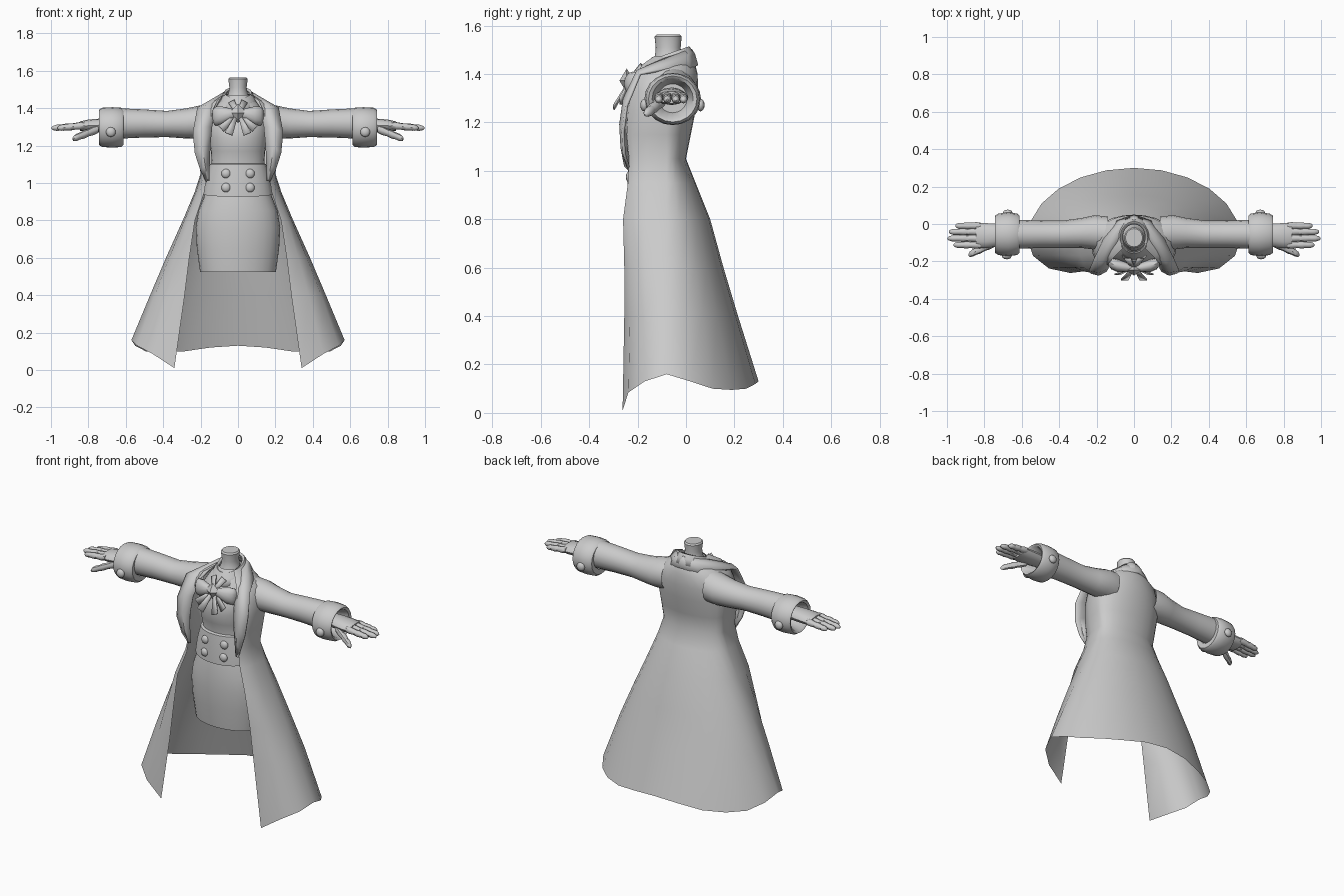
import bpy, bmesh
from math import sin, cos, pi, radians
from mathutils import Vector, Matrix

if "Cube" in bpy.data.objects:
    bpy.data.objects.remove(bpy.data.objects["Cube"])

grey = bpy.data.materials.new("cloth_grey")
grey.use_nodes = True
COLOUR = (0.6, 0.6, 0.6, 1)
grey.diffuse_color = COLOUR
grey.node_tree.nodes["Principled BSDF"].inputs["Base Color"].default_value = COLOUR
made = []


def finish(name, bm, mirror=False, thickness=0):
    bmesh.ops.recalc_face_normals(bm, faces=bm.faces)
    mesh = bpy.data.meshes.new(name)
    bm.to_mesh(mesh)
    bm.free()
    mesh.materials.append(grey)
    obj = bpy.data.objects.new(name, mesh)
    bpy.context.collection.objects.link(obj)
    if mirror:
        mod = obj.modifiers.new("mirror", 'MIRROR')
        mod.use_clip = True
    if thickness:
        mod = obj.modifiers.new("thickness", 'SOLIDIFY')
        mod.thickness = thickness
        mod.offset = 0
    made.append(obj)
    return obj


def loft(name, rings, closed=True, caps=(False, False), mirror=False, thickness=0):
    """Skin a list of equally long point rows."""
    bm = bmesh.new()
    rows = [[bm.verts.new(p) for p in ring] for ring in rings]
    n = len(rows[0])
    for a, b in zip(rows, rows[1:]):
        for i in range(n if closed else n - 1):
            j = (i + 1) % n
            bm.faces.new((a[i], a[j], b[j], b[i]))
    if caps[0]:
        bm.faces.new(rows[0])
    if caps[1]:
        bm.faces.new(rows[-1])
    return finish(name, bm, mirror, thickness)


def level_ring(z, half_width, back, front, tilt=0, sides=28):
    """Horizontal oval; tilt lifts the back and lowers the front."""
    mid, depth = (back + front) / 2, (back - front) / 2
    turns = [2 * pi * i / sides for i in range(sides)]
    return [(half_width * cos(t), mid + depth * sin(t), z + tilt * sin(t)) for t in turns]


def side_ring(x, y, z, ry, rz, sides=16):
    """Upright oval facing along x."""
    turns = [2 * pi * i / sides for i in range(sides)]
    return [(x, y + ry * cos(t), z + rz * sin(t)) for t in turns]


def limb(name, stations, sides=16, caps=(False, False)):
    return loft(name, [side_ring(*s, sides=sides) for s in stations], caps=caps, mirror=True)


# Coat: half rows from the middle of the back round to the open front edge
def coat_row(z, half_width, back, front, edge, middle=-0.08, hem=None):
    row = []
    for i in range(10):
        if i <= 6:
            t = pi / 2 * (1 - i / 6)
            x, y = half_width * cos(t), middle + (back - middle) * sin(t)
        else:
            t = pi / 2 * (i - 6) / 3
            x = edge + (half_width - edge) * cos(t)
            y = middle + (front - middle) * sin(t)
        row.append((x, y, hem[i] if hem else z))
    return row


hem_heights = [.13, .12, .10, .095, .10, .13, .16, .13, .085, .01]
coat = [coat_row(*s) for s in (
    (1.475, .07, .02, -.13, .06), (1.44, .13, .038, -.18, .11),
    (1.40, .20, .048, -.205, .13), (1.33, .225, .05, -.225, .15),
    (1.25, .23, .04, -.24, .16), (1.15, .215, .02, -.245, .165),
    (1.05, .20, 0, -.235, .165), (.95, .232, .04, -.24, .18),
    (.80, .295, .10, -.26, .23), (.60, .385, .155, -.255, .26),
    (.40, .47, .215, -.255, .285))]
coat.append(coat_row(0, .57, .30, -.262, .34, hem=hem_heights))
loft("coat", coat, closed=False, mirror=True)

# Collar running down into the lapels: inner edge, fold, outer edge
collar_inner = [(0, .02, 1.50), (.06, -.01, 1.49), (.085, -.09, 1.46), (.12, -.18, 1.40),
                (.14, -.235, 1.30), (.15, -.25, 1.20), (.155, -.245, 1.10), (.158, -.235, 1.01)]
collar_outer = [(0, .045, 1.435), (.09, .015, 1.42), (.16, -.08, 1.42), (.215, -.19, 1.40),
                (.24, -.245, 1.27), (.23, -.26, 1.16), (.2, -.255, 1.07), (.168, -.235, 1.005)]
fold = []
for a, b in zip(collar_inner, collar_outer):
    middle = (Vector(a) + Vector(b)) / 2
    fold.append(middle + Vector((0, -.015 if a[1] < -.1 else 0, .012)))
loft("collar_and_lapels", [collar_inner, fold, collar_outer], closed=False,
     mirror=True, thickness=.012)

# Body under the coat
loft("vest", [level_ring(*s) for s in (
    (1.0, .16, -.02, -.225), (1.1, .14, -.02, -.215), (1.17, .145, -.01, -.235),
    (1.24, .155, 0, -.25), (1.3, .155, 0, -.24), (1.37, .14, 0, -.205),
    (1.42, .11, 0, -.175), (1.47, .065, 0, -.14))])
loft("waistband", [level_ring(*s) for s in (
    (.945, .178, -.012, -.232, .014), (.94, .185, -.01, -.242, .014),
    (1.02, .172, -.01, -.24, .006), (1.1, .15, -.015, -.232),
    (1.105, .138, -.02, -.215))])
loft("skirt", [level_ring(*s) for s in (
    (1.0, .16, -.01, -.22), (.93, .18, .01, -.232), (.85, .212, .03, -.24),
    (.76, .226, .04, -.242), (.65, .22, .04, -.235), (.525, .203, .03, -.22))])
loft("neck", [level_ring(*s) for s in (
    (1.42, .075, 0, -.15), (1.475, .052, -.02, -.128), (1.51, .046, -.022, -.125),
    (1.555, .052, -.018, -.13), (1.563, .045, -.025, -.122))], caps=(False, True))
loft("shirt_collar", [level_ring(*s) for s in (
    (1.475, .062, 0, -.14, .03), (1.48, .072, .012, -.155, .03),
    (1.455, .085, .025, -.175, .035), (1.42, .105, .035, -.195, .035))], thickness=.01)

# Sleeves, cuffs and hands
limb("sleeve", [
    (.14, -.055, 1.33, .095, .095), (.21, -.045, 1.325, .092, .088),
    (.28, -.048, 1.318, .08, .08), (.38, -.055, 1.315, .073, .07),
    (.50, -.055, 1.318, .073, .075), (.63, -.055, 1.318, .078, .081)])
limb("cuff", [
    (.615, -.055, 1.31, .075, .075), (.612, -.055, 1.298, .1, .095),
    (.625, -.055, 1.297, .111, .105), (.67, -.055, 1.297, .117, .108),
    (.725, -.055, 1.297, .111, .105), (.742, -.055, 1.297, .1, .095),
    (.735, -.055, 1.297, .085, .083), (.66, -.055, 1.3, .06, .06)], sides=20,
    caps=(False, True))
limb("palm", [
    (.66, -.06, 1.31, .05, .035), (.74, -.06, 1.308, .062, .036),
    (.80, -.062, 1.306, .067, .033), (.845, -.06, 1.304, .064, .025)],
    sides=12, caps=(True, True))


def finger(name, start, end, radius):
    """Tapered finger with pinched joints."""
    a, b = Vector(start), Vector(end)
    profile = [(0, .9), (.18, 1), (.36, .85), (.4, .85), (.55, .95), (.68, .8),
               (.72, .8), (.85, .82), (.96, .55), (1, .2)]
    rings = [side_ring(*a.lerp(b, t), radius * s, radius * s, sides=8) for t, s in profile]
    loft(name, rings, caps=(True, True), mirror=True)


for name, y, tip in (("index_finger", -.112, .965), ("middle_finger", -.077, .997),
                     ("ring_finger", -.042, .99), ("little_finger", -.01, .955)):
    finger(name, (.82, y, 1.307), (tip, y, 1.293), .02)
finger("thumb", (.745, -.1, 1.29), (.885, -.165, 1.235), .024)


# Buttons: flattened domes
def button(name, centre, radius, mirror=True):
    bm = bmesh.new()
    place = Matrix.Translation(centre) @ Matrix.Diagonal((1, .65, 1, 1))
    bmesh.ops.create_uvsphere(bm, u_segments=12, v_segments=8, radius=radius, matrix=place)
    finish(name, bm, mirror)


button("upper_waist_button", (.064, -.226, 1.05), .025)
button("lower_waist_button", (.064, -.232, .975), .025)
button("front_cuff_button", (.68, -.172, 1.272), .026)
button("back_cuff_button", (.675, .06, 1.272), .026)

# Bow: puffed loops, fanned tails, short top ends and a diamond knot
limb("bow_loop", [
    (.0, -.235, 1.37, .015, .018), (.04, -.232, 1.368, .025, .03),
    (.09, -.222, 1.36, .034, .05), (.122, -.212, 1.357, .03, .05),
    (.136, -.207, 1.357, .016, .032)], sides=12, caps=(True, True))


def ribbon(name, start, end, narrow, wide):
    """Flat strip that widens towards a straight cut end."""
    a, b = Vector(start), Vector(end)
    across = (b - a).cross(Vector((0, 1, 0))).normalized()
    rows = [[p - across * w, p + across * w] for p, w in ((a, narrow), (b, wide))]
    loft(name, rows, closed=False, mirror=True, thickness=.008)


ribbon("outer_bow_tail", (.01, -.235, 1.36), (.09, -.27, 1.29), .01, .022)
ribbon("inner_bow_tail", (.008, -.24, 1.36), (.05, -.298, 1.262), .008, .022)
ribbon("bow_top_end", (.0, -.24, 1.37), (.035, -.185, 1.435), .01, .018)

bm = bmesh.new()
bmesh.ops.create_uvsphere(bm, u_segments=4, v_segments=2, radius=.05,
                          matrix=Matrix.Translation((0, -.245, 1.373)) @ Matrix.Diagonal((1, .6, 1, 1)))
finish("bow_knot", bm)

# Smooth shading with sharp creases kept
bpy.ops.object.select_all(action='DESELECT')
for obj in made:
    obj.select_set(True)
bpy.context.view_layer.objects.active = made[0]
bpy.ops.object.shade_smooth_by_angle(angle=radians(45))
